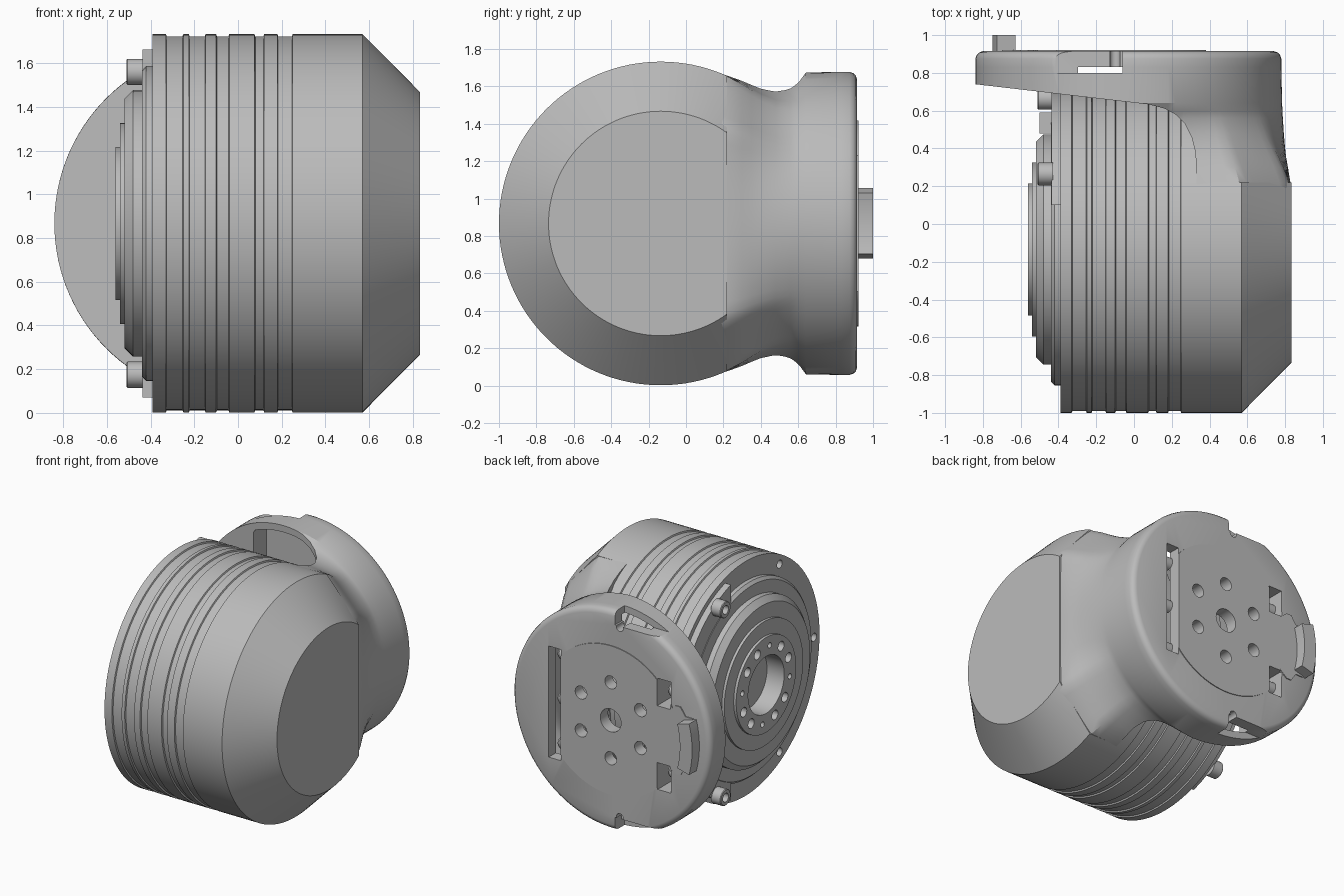
import bpy, bmesh, math
from math import sin, cos, pi

if "Cube" in bpy.data.objects:
    bpy.data.objects.remove(bpy.data.objects["Cube"])

grey = bpy.data.materials.new("satin_grey")
grey.use_nodes = True
grey.diffuse_color = (0.5, 0.5, 0.5, 1)
grey.node_tree.nodes["Principled BSDF"].inputs["Base Color"].default_value = (0.5, 0.5, 0.5, 1)

MY, MZ = -0.135, 0.867      # drum axis (along x)
FX = -0.03                  # flange axis (along y)
cutters = []


def skin(name, rings):
    """Join closed rings of points into a capped solid."""
    bm = bmesh.new()
    loops = [[bm.verts.new(p) for p in ring] for ring in rings]
    n = len(loops[0])
    for a, b in zip(loops, loops[1:]):
        for i in range(n):
            j = (i + 1) % n
            bm.faces.new((a[i], a[j], b[j], b[i]))
    bm.faces.new(loops[0])
    bm.faces.new(loops[-1])
    bmesh.ops.recalc_face_normals(bm, faces=bm.faces)
    mesh = bpy.data.meshes.new(name)
    bm.to_mesh(mesh)
    bm.free()
    mesh.materials.append(grey)
    obj = bpy.data.objects.new(name, mesh)
    bpy.context.collection.objects.link(obj)
    return obj


def lathe(name, profile, axis="X", u=MY, v=MZ, n=96):
    """Turn (position, radius) pairs about an x or y axis through (u, v)."""
    rings = []
    for a, r in profile:
        pts = [(u + r * cos(2 * pi * i / n), v + r * sin(2 * pi * i / n)) for i in range(n)]
        rings.append([(a, p, q) if axis == "X" else (p, a, q) for p, q in pts])
    return skin(name, rings)


def prism_z(name, outline, z0, z1):
    return skin(name, [[(x, y, z) for x, y in outline] for z in (z0, z1)])


def box(name, x0, x1, y0, y1, z0, z1):
    return prism_z(name, [(x0, y0), (x1, y0), (x1, y1), (x0, y1)], z0, z1)


def cutter(obj):
    obj.hide_render = True
    cutters.append(obj)
    return obj


def cut(obj, tools):
    bpy.context.view_layer.objects.active = obj
    for t in tools:
        m = obj.modifiers.new("cut", "BOOLEAN")
        m.operation, m.solver, m.object = "DIFFERENCE", "EXACT", t
        bpy.ops.object.modifier_apply(modifier=m.name)


# Drum housing with shallow grooves and a tapered end
R = 0.865
profile = [(-0.39, R)]
for a, b in ((-0.33, -0.25), (-0.225, -0.148), (-0.1, -0.04), (0.075, 0.12), (0.18, 0.25)):
    profile += [(a, R), (a + 0.004, R - 0.01), (b - 0.004, R - 0.01), (b, R)]
drum = lathe("drum_housing", profile + [(0.57, R), (0.833, 0.6)], n=128)
cut(drum, [cutter(box("neck_clearance", 0.34, 1, 0.22, 1, -0.1, 2))])
bolt_angles = [k * pi / 3 for k in range(6)]
cut(drum, [cutter(lathe("rim_hole", [(-0.5, 0.03), (-0.3, 0.03)], "X",
                        MY + 0.8 * cos(a), MZ + 0.8 * sin(a), 20)) for a in bolt_angles[2:5]])

# Stepped output hub with a bore and bolt circle
hub = lathe("output_hub", [(-0.42, 0.21), (-0.56, 0.21), (-0.56, 0.35), (-0.54, 0.35),
                           (-0.54, 0.46), (-0.52, 0.46), (-0.52, 0.57), (-0.48, 0.61),
                           (-0.44, 0.61), (-0.44, 0.7), (-0.42, 0.72), (-0.38, 0.72)])
hub_holes = []
for k in range(12):
    a, r = k * pi / 6 + 0.15, (0.02 if k % 3 == 0 else 0.035)
    hub_holes.append(cutter(lathe("hub_hole", [(-0.6, r), (-0.48, r)], "X",
                                  MY + 0.28 * cos(a), MZ + 0.28 * sin(a), 20)))
cut(hub, hub_holes)

# Clamp plate on the flange side, held by three socket screws
clamp = lathe("clamp_plate", [(-0.437, 0.83), (-0.385, 0.83)])
cut(clamp, [cutter(box("clamp_trim", -1, 1, -2, 0.1, -1, 3))])
for k in (-1, 0, 1):
    lathe("clamp_screw", [(-0.47, 0.032), (-0.51, 0.032), (-0.51, 0.055), (-0.505, 0.06), (-0.43, 0.06)],
          "X", MY + 0.8 * cos(k * pi / 3), MZ + 0.8 * sin(k * pi / 3), 32)
box("cable_lug", -0.5, -0.43, 0.48, 0.59, MZ - 0.2, MZ + 0.2)

# Neck sections: y, half height, reach towards +x
stations = [(0.08, 0.825, 0.855), (0.15, 0.81, 0.858), (0.22, 0.794, 0.858), (0.3, 0.777, 0.845),
            (0.35, 0.765, 0.836), (0.4, 0.755, 0.83), (0.48, 0.75, 0.823), (0.56, 0.762, 0.818),
            (0.6, 0.78, 0.816), (0.64, 0.807, 0.814), (0.83, 0.81, 0.81)]
rim = [(0.875, 0.81, 0.81), (0.895, 0.803, 0.803), (0.908, 0.79, 0.79), (0.915, 0.77, 0.77)]


def section(y, half, reach, shrink=1, left=-9, n=120):
    """Blend from a chamfered drum slice to the round flange."""
    t = min(max((y - 0.15) / 0.49, 0), 1)
    t = t * t * (3 - 2 * t)
    pts = []
    for i in range(n):
        a = 2 * pi * i / n
        c, s = cos(a), abs(sin(a))
        slab = 0.81
        if c > 0:
            slab = min(0.817 / max(s, 0.01), 0.86 / max(c, 0.01), 0.3846 / (0.287 * c + 0.26 * s))
        r = slab + (0.81 - slab) * t
        pts.append((r * c, r * sin(a)))
    kx, kz = reach / max(p[0] for p in pts), half / max(p[1] for p in pts)
    if y > 0.8:
        return [(FX + p * kx * shrink, y, MZ + q * kz * shrink) for p, q in pts]
    return [(max(left, FX + p * (kx if p > 0 else 1) * shrink), y, MZ + q * kz * shrink) for p, q in pts]


neck = skin("flange_neck", [section(*s) for s in stations + rim])

# Open the neck round the drum, then hollow it
edge = [(-1.3, 0.79), (-0.84, 0.74), (0.08, 0.633), (0.16, 0.612), (0.22, 0.58), (0.27, 0.53),
        (0.305, 0.46), (0.325, 0.38), (0.33, 0.3), (0.33, -0.3), (-1.3, -0.3)]
opening = cutter(prism_z("neck_opening", edge, -0.5, 2.5))
inner = [s for s in stations if s[0] < 0.79]
rings = [section(*s, shrink=0.94, left=-0.35) for s in inner]
rings.insert(0, [(x, 0.0, z) for x, y, z in rings[0]])
rings.append([(x, 0.83, z) for x, y, z in rings[-1]])
hollow = cutter(skin("neck_hollow", rings))
tools = [opening, hollow]

# Rim pockets with a screw hole, top and bottom
for s in (1, -1):
    z0, z1 = sorted((MZ + s * 0.71, MZ + s * 1.0))
    tools.append(cutter(box("rim_pocket", -0.46, -0.06, 0.8, 1.0, z0, z1)))
    tools.append(cutter(lathe("pocket_hole", [(0.7, 0.028), (1, 0.028)], "Y", -0.1, MZ + s * 0.7, 20)))

# Access windows and plate holes
through = [cutter(box("long_window", 0.38, 0.48, 0.7, 1, MZ - 0.41, MZ + 0.41))]
for s in (1, -1):
    z0, z1 = sorted((MZ + s * 0.21, MZ + s * 0.41))
    through.append(cutter(box("small_window", -0.52, -0.41, 0.7, 1, z0, z1)))
for a in bolt_angles:
    through.append(cutter(lathe("plate_hole", [(0.7, 0.048), (1, 0.048)], "Y",
                                FX + 0.28 * sin(a), MZ + 0.28 * cos(a), 24)))
through.append(cutter(lathe("centre_hole", [(0.7, 0.085), (1, 0.085)], "Y", FX, MZ, 32)))
cut(neck, tools + through)

# Thin mounting plate: disc trimmed flat at the long window, with a tongue
disc = [(FX + min(0.41, 0.55 * cos(2 * pi * i / 96)), MZ + 0.55 * sin(2 * pi * i / 96)) for i in range(96)]
plate = skin("mounting_plate", [[(x, y, z) for x, z in disc] for y in (0.905, 0.921)])
cut(plate, through)
tongue = [(-0.5, -0.2), (-0.56, -0.25), (-0.6, -0.25), (-0.64, -0.19), (-0.7, -0.19),
          (-0.7, 0.19), (-0.64, 0.19), (-0.6, 0.25), (-0.56, 0.25), (-0.5, 0.2)]
skin("plate_tongue", [[(x, y, MZ + z) for x, z in tongue] for y in (0.905, 0.922)])

# Curved latch tab at the end of the tongue
arc = [pi + (i / 12 - 0.5) * 0.53 for i in range(13)]
tab = [(FX + 0.72 * cos(a), MZ + 0.72 * sin(a)) for a in arc]
tab += [(FX + 0.62 * cos(a), MZ + 0.62 * sin(a)) for a in reversed(arc)]
skin("latch_tab", [[(x, y, z) for x, z in tab] for y in (0.9, 1.0)])

# Pins seen inside the windows
for x0, heights in ((0.38, (-0.33, 0, 0.33)), (-0.52, (-0.3, 0.3))):
    for h in heights:
        lathe("window_pin", [(x0, 0.045), (x0 + 0.06, 0.045), (x0 + 0.08, 0.03)], "X", 0.81, MZ + h, 24)

# Remove the cutters and finish the shading
for c in cutters:
    bpy.data.objects.remove(c)
bpy.ops.object.select_all(action="DESELECT")
for o in bpy.context.collection.objects:
    if o.type == "MESH":
        o.select_set(True)
        bpy.context.view_layer.objects.active = o
bpy.ops.object.shade_smooth_by_angle(angle=math.radians(30))
